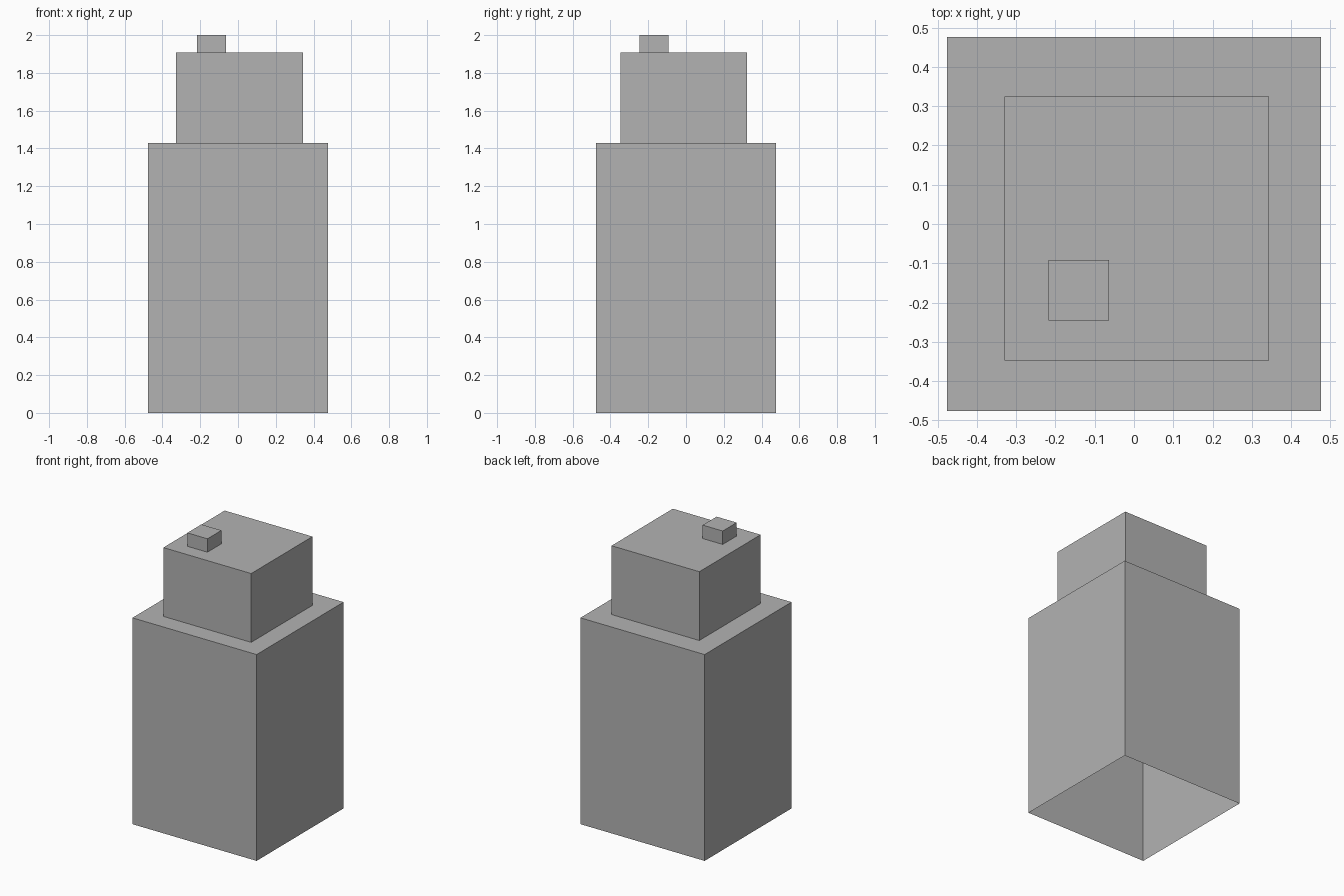
import bpy, bmesh
from mathutils import Vector

old = bpy.data.objects.get("Cube")
if old:
    bpy.data.objects.remove(old, do_unlink=True)

# Single plain grey for the whole tower
GREY = (0.45, 0.45, 0.45, 1.0)
mat = bpy.data.materials.new("plain grey")
mat.use_nodes = True
mat.diffuse_color = GREY
mat.node_tree.nodes["Principled BSDF"].inputs["Base Color"].default_value = GREY


def open_box(name, low, high):
    """Box between two corners, without an underside."""
    low, high = Vector(low), Vector(high)
    bm = bmesh.new()
    bmesh.ops.create_cube(bm, size=1)
    bmesh.ops.scale(bm, vec=high - low, verts=bm.verts)
    bmesh.ops.translate(bm, vec=(low + high) / 2, verts=bm.verts)
    bm.normal_update()
    under = [f for f in bm.faces if f.normal.z < -0.5]
    bmesh.ops.delete(bm, geom=under, context="FACES")
    mesh = bpy.data.meshes.new(name)
    bm.to_mesh(mesh)
    bm.free()
    mesh.materials.append(mat)
    obj = bpy.data.objects.new(name, mesh)
    bpy.context.collection.objects.link(obj)
    return obj


# Main block, upper storey and rooftop hut
open_box("main_block", (-0.476, -0.476, 0), (0.476, 0.476, 1.43))
open_box("upper_storey", (-0.329, -0.347, 1.43), (0.344, 0.324, 1.907))
open_box("rooftop_hut", (-0.217, -0.245, 1.907), (-0.063, -0.092, 2.0))
